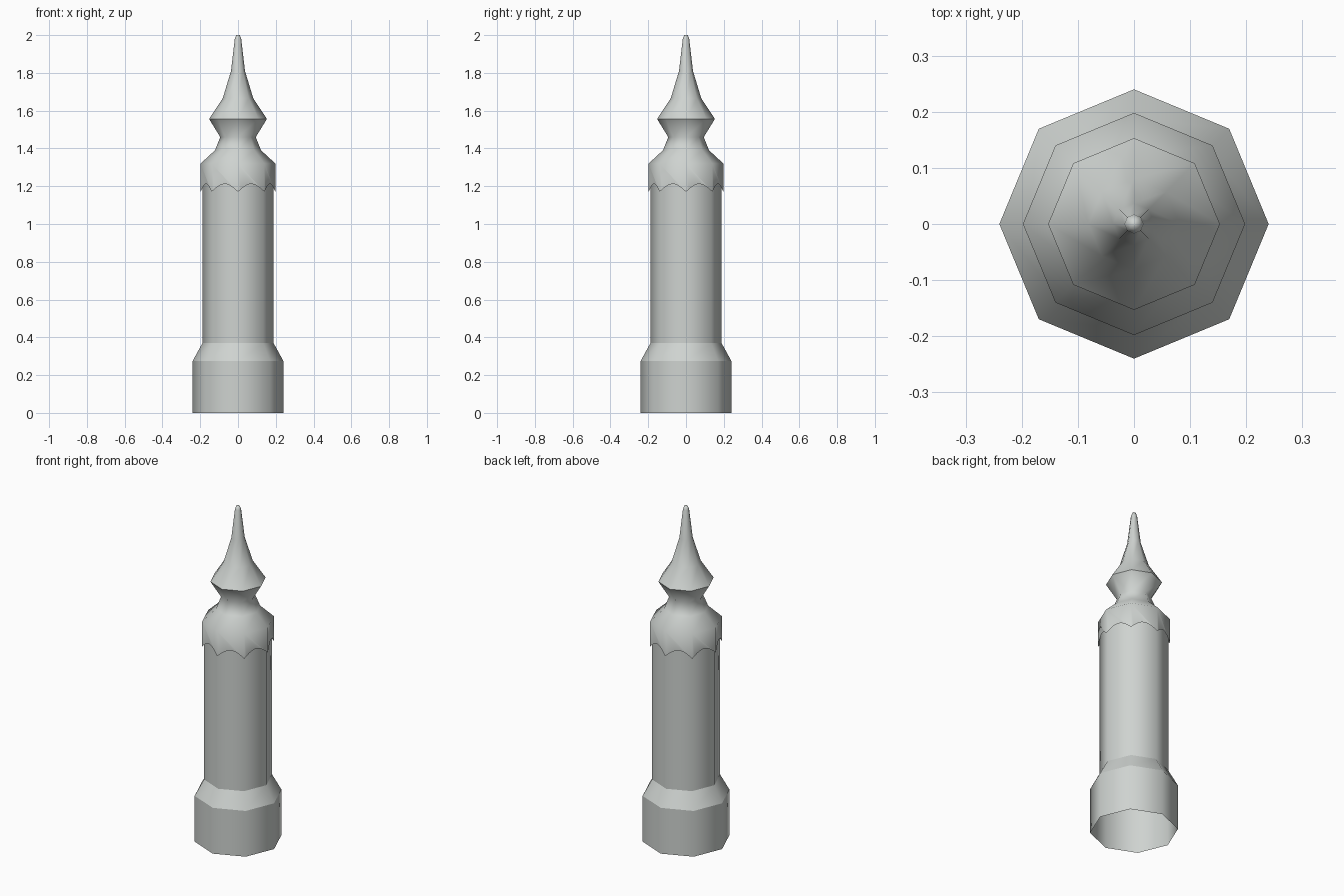
import bpy, bmesh, math

SIDES = 8

cube = bpy.data.objects.get("Cube")
if cube:
    bpy.data.objects.remove(cube, do_unlink=True)

stone = bpy.data.materials.new("pale_grey")
stone.use_nodes = True
colour = (0.62, 0.65, 0.63, 1)
stone.diffuse_color = colour
stone.node_tree.nodes["Principled BSDF"].inputs["Base Color"].default_value = colour


def ring(bm, radius, z):
    turn = 2 * math.pi / SIDES
    return [bm.verts.new((radius * math.cos(i * turn), radius * math.sin(i * turn), z))
            for i in range(SIDES)]


def loft(bm, profile, sharp=(), start=None):
    """Join octagonal rings; rings whose index is in sharp get a hard edge."""
    rings = [start] if start else []
    rings += [ring(bm, r, z) for r, z in profile]
    for low, high in zip(rings, rings[1:]):
        for i in range(SIDES):
            j = (i + 1) % SIDES
            bm.faces.new((low[i], low[j], high[j], high[i]))
    for k in sharp:
        for i in range(SIDES):
            bm.edges.get((rings[k][i], rings[k][(i + 1) % SIDES])).smooth = False
    return rings


def finish(bm, name):
    for f in bm.faces:
        f.smooth = True
    mesh = bpy.data.meshes.new(name)
    bm.to_mesh(mesh)
    bm.free()
    mesh.materials.append(stone)
    obj = bpy.data.objects.new(name, mesh)
    bpy.context.collection.objects.link(obj)


# Plinth, open underneath
bm = bmesh.new()
loft(bm, [(0.24, 0), (0.24, 0.275), (0.188, 0.37)], sharp=[1])
finish(bm, "plinth")

# Shaft
bm = bmesh.new()
loft(bm, [(0.188, 0.37), (0.188, 1.3)])
finish(bm, "shaft")

# Cap: scalloped skirt, shoulder, neck and spire
bm = bmesh.new()
hem = ring(bm, 0.198, 1.17)
shoulder = ring(bm, 0.198, 1.32)
STEPS = 10
for i in range(SIDES):
    a, b = hem[i], hem[(i + 1) % SIDES]
    arch = []
    for s in range(1, STEPS):
        p = a.co.lerp(b.co, s / STEPS)
        p.z += 0.042 * math.sin(math.pi * s / STEPS)
        arch.append(bm.verts.new(p))
    bm.faces.new([a, *arch, b, shoulder[(i + 1) % SIDES], shoulder[i]])
rings = loft(bm, [(0.122, 1.39), (0.094, 1.46), (0.153, 1.556),
                  (0.081, 1.665), (0.037, 1.81), (0.017, 1.98), (0.009, 2.0)],
             sharp=[3], start=shoulder)
bm.faces.new(rings[-1])
finish(bm, "spire_cap")
